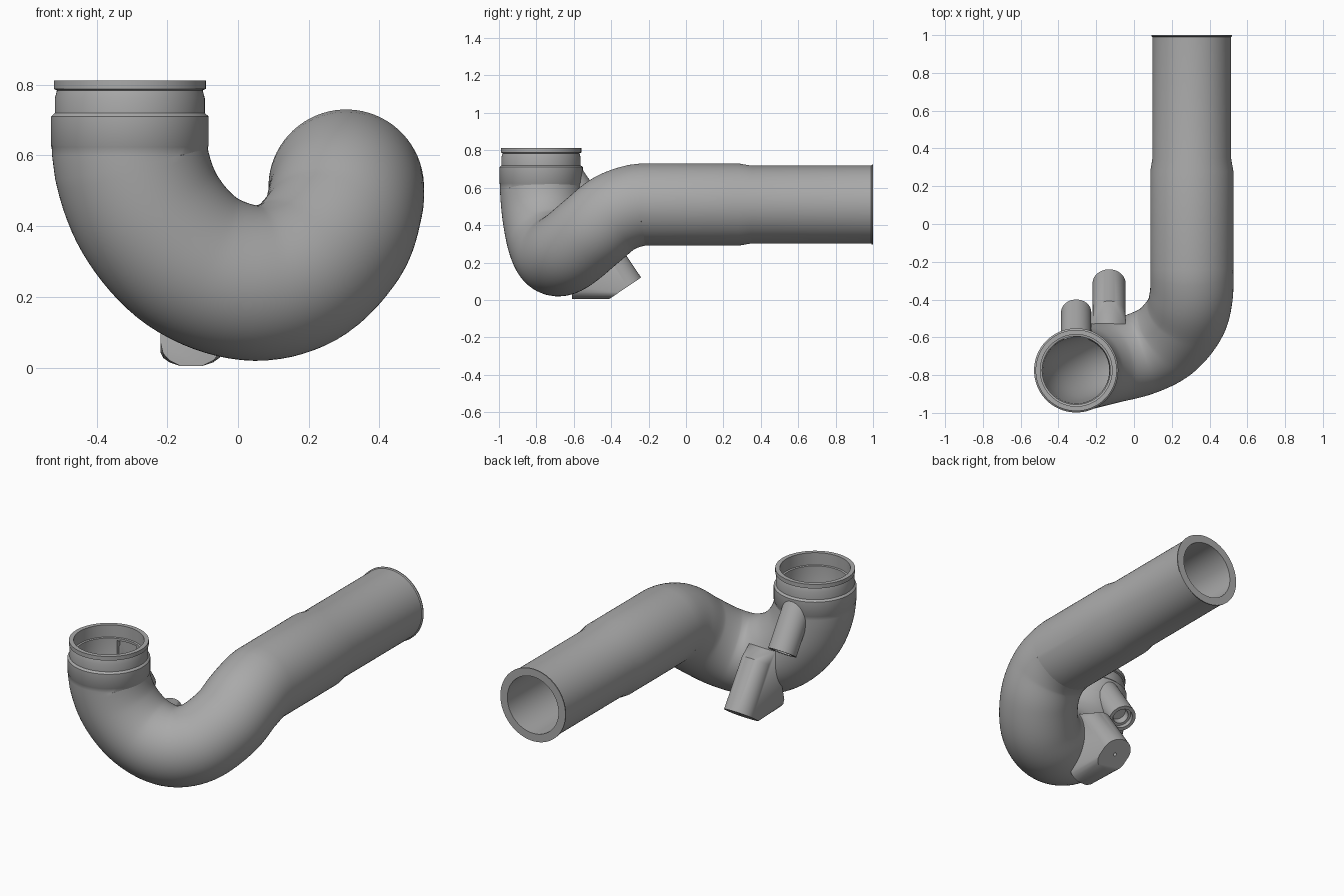
import bpy, bmesh
from math import cos, sin, pi
from mathutils import Vector as V

cube = bpy.data.objects.get("Cube")
if cube:
    bpy.data.objects.remove(cube, do_unlink=True)


def material(name, value):
    m = bpy.data.materials.new(name)
    m.use_nodes = True
    col = (value, value, value, 1)
    m.diffuse_color = col
    m.node_tree.nodes["Principled BSDF"].inputs["Base Color"].default_value = col
    return m


GREY = material("pipe grey", 0.4)


def finish(bm, name):
    bmesh.ops.recalc_face_normals(bm, faces=bm.faces)
    mesh = bpy.data.meshes.new(name)
    bm.to_mesh(mesh)
    bm.free()
    mesh.materials.append(GREY)
    ob = bpy.data.objects.new(name, mesh)
    bpy.context.scene.collection.objects.link(ob)
    return ob


def smooth(ob, angle=0.6):
    bpy.ops.object.select_all(action="DESELECT")
    ob.select_set(True)
    bpy.context.view_layer.objects.active = ob
    bpy.ops.object.shade_smooth_by_angle(angle=angle)


def skin(bm, rings, closed=False):
    """Join successive rings of points with quads."""
    loops = [[bm.verts.new(p) for p in ring] for ring in rings]
    pairs = list(zip(loops, loops[1:])) + ([(loops[-1], loops[0])] if closed else [])
    for a, b in pairs:
        n = len(a)
        for i in range(n):
            bm.faces.new((a[i], a[(i + 1) % n], b[(i + 1) % n], b[i]))
    return loops


def ring(c, u, v, r, n=72):
    return [c + (u * cos(2 * pi * i / n) + v * sin(2 * pi * i / n)) * r for i in range(n)]


def spline(pts, steps=8):
    """Catmull-Rom samples between the second and the next-to-last point."""
    out = []
    for a, b, c, d in zip(pts, pts[1:], pts[2:], pts[3:]):
        for k in range(steps):
            t = k / steps
            out.append(0.5 * (2 * b + (c - a) * t + (2 * a - 5 * b + 4 * c - d) * t * t
                              + (3 * b - a - 3 * c + d) * t ** 3))
    return out + [pts[-2]]


# Main pipe: straight inlet, swept bend, straight outlet
IX, IY = -0.306, -0.775
OX, OZ = 0.306, 0.51
inlet = lambda z: V((IX, IY, z))
outlet = lambda y: V((OX, y, OZ))
bend = spline([inlet(0.75), inlet(0.6), V((-0.25, -0.76, 0.435)), V((-0.13, -0.73, 0.3)),
               V((0.03, -0.69, 0.24)), V((0.17, -0.62, 0.27)), V((0.27, -0.5, 0.37)),
               V((0.303, -0.38, 0.465)), outlet(-0.24), outlet(-0.1)])
inlet_out = [(0.812, 0.215), (0.788, 0.215), (0.784, 0.206), (0.762, 0.212),
             (0.72, 0.212), (0.71, 0.223), (0.627, 0.223), (0.624, 0.221)]
inlet_in = [(0.812, 0.19), (0.74, 0.19), (0.738, 0.18), (0.62, 0.18)]
outlet_out = [(0.28, 0.22), (0.35, 0.208), (0.99, 0.208), (0.994, 0.214), (1.0, 0.214)]
outlet_in = [(0.28, 0.172), (0.35, 0.168), (1.0, 0.168)]

DOWN, BACK = V((0, 0, -1)), V((0, 1, 0))
tangents = [DOWN] + [(c - a).normalized() for a, c in zip(bend, bend[2:])] + [BACK]
frames, u, prev = [], V((1, 0, 0)), DOWN
for t in tangents:
    u = prev.rotation_difference(t) @ u
    frames.append((u.copy(), t.cross(u)))
    prev = t


def wall(inl, r, out):
    return ([ring(inlet(z), *frames[0], q) for z, q in inl]
            + [ring(c, *f, r) for c, f in zip(bend, frames)]
            + [ring(outlet(y), *frames[-1], q) for y, q in out])


bm = bmesh.new()
skin(bm, wall(inlet_out, 0.22, outlet_out) + wall(inlet_in, 0.175, outlet_in)[::-1], closed=True)
pipe = finish(bm, "trap_pipe")

# Recess in the inlet wall beside the side spout
bm = bmesh.new()
bmesh.ops.create_cube(bm, size=1)
for v in bm.verts:
    v.co = V((IX + v.co.x * 0.13, -0.6 + v.co.y * 0.04, 0.64 + v.co.z * 0.17))
cutter = finish(bm, "recess_cutter")
cutter.hide_render = True
cutter.hide_viewport = True
cut = pipe.modifiers.new("recess", "BOOLEAN")
cut.operation = "DIFFERENCE"
cut.object = cutter
cut.solver = "EXACT"
smooth(pipe)

# Shared slanted axis of both rear spouts
AXIS = V((0, 0.56, -0.83)).normalized()
SIDE = V((1, 0, 0))
UP = SIDE.cross(AXIS)
if UP.y < 0:
    UP = -UP

# Side spout: slanted tube with a stepped blind bore
end = V((IX, -0.466, 0.425))
mouth = ring(end, SIDE, UP, 0.08, 40)
root = [p - AXIS * ((p.y + 0.585) / AXIS.y) for p in mouth]
bore = [ring(end - AXIS * d, SIDE, UP, r, 40)
        for d, r in ((0, 0.06), (0.025, 0.06), (0.025, 0.045), (0.07, 0.045))]
bm = bmesh.new()
loops = skin(bm, [root, mouth] + bore)
bm.faces.new(loops[0])
bm.faces.new(loops[-1])
smooth(finish(bm, "side_spout"))

# Drain boss: hull of a rounded end, a slanted body and a flat foot
BX, W = -0.132, 0.087
top = V((BX, -0.24, 0.12))


def boss_section(back):
    o = top - AXIS * back
    arc = [o - UP * W + (SIDE * cos(a) + UP * sin(a)) * W
           for a in (pi * i / 20 for i in range(21))]
    low = [o - UP * h + SIDE * s * w for s in (-1, 1)
           for h, w in ((0.14, W), (0.165, 0.08), (0.188, 0.062), (0.205, 0.03))]
    return arc + low


points = boss_section(0) + [p for p in boss_section(0.3) if p.y > -0.54]
for s in (-1, 1):
    points += [V((BX + s * w, y, z)) for w, y, z in
               ((0.03, -0.61, 0.004), (0.062, -0.61, 0.02), (0.08, -0.61, 0.04), (W, -0.61, 0.07),
                (W, -0.53, 0.385))]
bm = bmesh.new()
for p in points:
    bm.verts.new(p)
hull = bmesh.ops.convex_hull(bm, input=bm.verts)
bmesh.ops.delete(bm, geom=list({g for g in hull["geom_interior"] + hull["geom_unused"]
                                if isinstance(g, bmesh.types.BMVert)}), context="VERTS")
bmesh.ops.dissolve_limit(bm, angle_limit=0.01, verts=bm.verts, edges=bm.edges)
boss = finish(bm, "drain_boss")

# Pin hole in the boss end
bm = bmesh.new()
pin = top - UP * 0.1
loops = skin(bm, [ring(pin + AXIS * d, SIDE, UP, 0.01, 16) for d in (-0.03, 0.03)])
for loop in (loops[0], loops[-1]):
    bm.faces.new(loop)
drill = finish(bm, "pin_cutter")
drill.hide_render = True
drill.hide_viewport = True
hole = boss.modifiers.new("pin_hole", "BOOLEAN")
hole.operation = "DIFFERENCE"
hole.object = drill
hole.solver = "EXACT"
smooth(boss)
